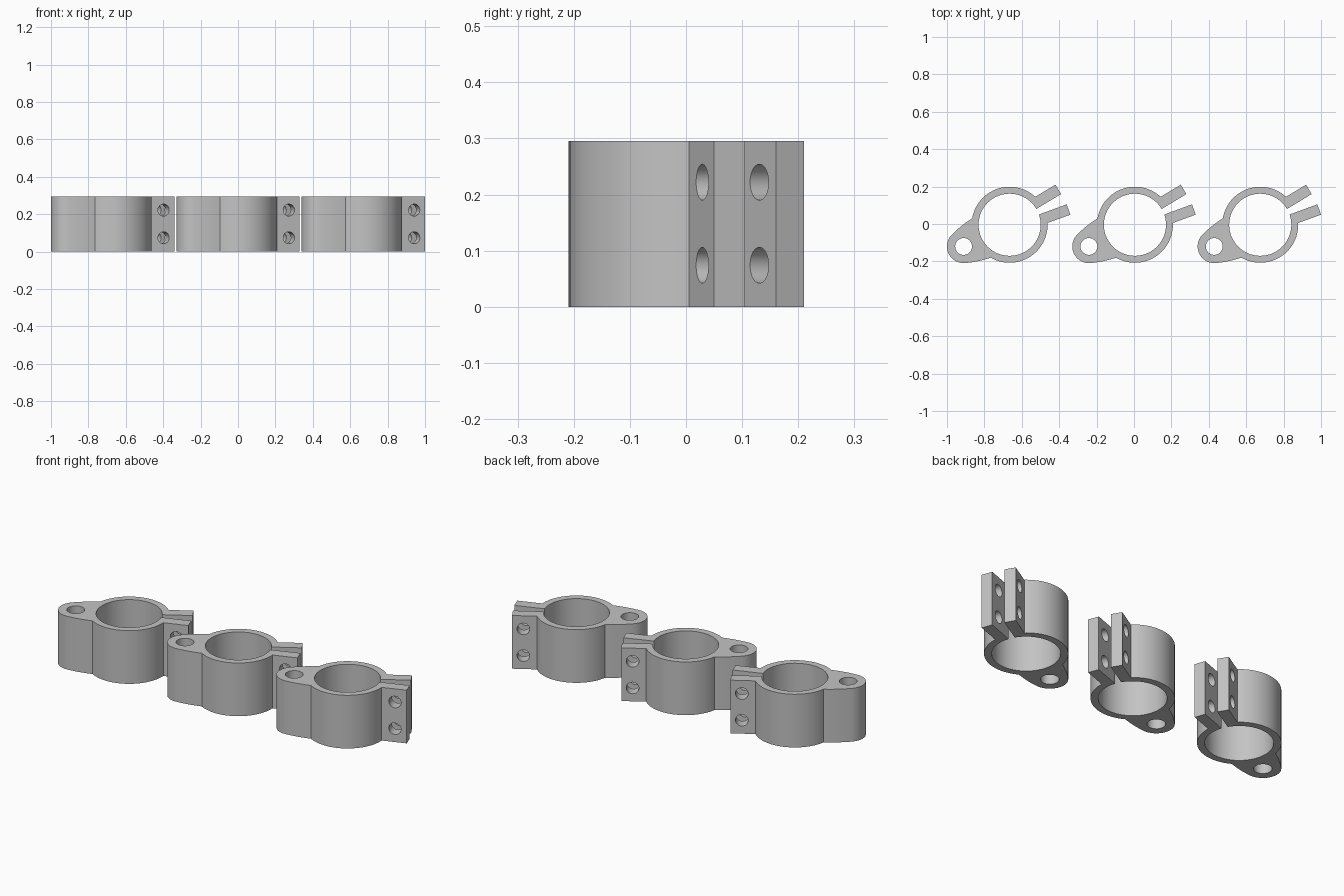
import bpy, bmesh
from math import cos, sin, radians
from mathutils import Vector, Matrix

if "Cube" in bpy.data.objects:
    bpy.data.objects.remove(bpy.data.objects["Cube"])

HEIGHT = 0.295
OUTER, BORE = 0.203, 0.166
LUG_DEG = 205.25
LUG_ANGLE = radians(LUG_DEG)
LUG_U, LUG_R, LUG_HOLE_R = 0.272, 0.089, 0.045
SPACING = 0.67
RING_CENTRE = Vector((0.005, -0.004, 0))

grey = bpy.data.materials.new("grey metal")
grey.diffuse_color = (0.55, 0.55, 0.55, 1)
grey.use_nodes = True
grey.node_tree.nodes["Principled BSDF"].inputs["Base Color"].default_value = grey.diffuse_color


def arc(r, start, end, steps, cx=0.0):
    """Points on a circle, angles in degrees."""
    return [Vector((cx + r * cos(radians(start + (end - start) * i / steps)),
                    r * sin(radians(start + (end - start) * i / steps))))
            for i in range(steps + 1)]


def bezier(a, b, c, steps):
    """Points strictly between a and c on a quadratic curve."""
    return [a * (1 - t) ** 2 + b * 2 * t * (1 - t) + c * t * t
            for t in (i / steps for i in range(1, steps))]


def lug_outline():
    """Egg-shaped ear, drawn along +x and then turned into place."""
    tip = arc(LUG_R, -70, 70, 24, LUG_U)
    side = bezier(Vector((0.166, -0.116)), Vector((0.236, -0.1085)), tip[0], 8)
    other = [Vector((p.x, -p.y)) for p in reversed(side)]
    turn = Matrix.Rotation(LUG_ANGLE, 2)
    return [turn @ p for p in side + tip + other]


def clamp_outline():
    pts = arc(OUTER, 47.4, LUG_DEG - 35, 36)                # back of ring
    pts += lug_outline()
    pts += arc(OUTER, LUG_DEG + 35, 362.7, 36)              # front of ring
    pts += [Vector((0.325, 0.054)), Vector((0.305, 0.109))]  # lower tab end
    pts += arc(BORE, 19.3, -329.4, 96)                      # bore
    pts += [Vector((0.275, 0.164)), Vector((0.245, 0.214))]  # upper tab end
    return pts


def cut_hole(target, radius, depth, centre, direction):
    """Drill a round hole through the target."""
    bpy.ops.mesh.primitive_cylinder_add(vertices=40, radius=radius, depth=depth, location=centre)
    cutter = bpy.context.object
    cutter.name = "hole_cutter"
    cutter.rotation_euler = Vector(direction).to_track_quat('Z', 'Y').to_euler()
    cutter.data.materials.append(grey)
    cutter.hide_render = True
    bpy.context.view_layer.update()
    mod = target.modifiers.new("hole", 'BOOLEAN')
    mod.operation = 'DIFFERENCE'
    mod.solver = 'EXACT'
    mod.object = cutter
    bpy.context.view_layer.objects.active = target
    bpy.ops.object.modifier_apply(modifier=mod.name)
    bpy.data.objects.remove(cutter, do_unlink=True)


# Split ring with ear and two tabs, extruded to full height
bm = bmesh.new()
face = bm.faces.new([bm.verts.new((p.x, p.y, 0)) for p in clamp_outline()])
top = bmesh.ops.extrude_face_region(bm, geom=[face])
bmesh.ops.translate(bm, vec=(0, 0, HEIGHT),
                    verts=[v for v in top["geom"] if isinstance(v, bmesh.types.BMVert)])
bmesh.ops.recalc_face_normals(bm, faces=bm.faces)
mesh = bpy.data.meshes.new("clamp")
bm.to_mesh(mesh)
bm.free()
mesh.materials.append(grey)
clamp = bpy.data.objects.new("clamp_middle", mesh)
bpy.context.collection.objects.link(clamp)

# Upright hole in the ear
cut_hole(clamp, LUG_HOLE_R, 1, (LUG_U * cos(LUG_ANGLE), LUG_U * sin(LUG_ANGLE), 0.15), (0, 0, 1))

# Two bolt holes through each tab, square to the tab
for x, y, angle in ((0.257, 0.061, 20), (0.211, 0.16, 31)):
    a = radians(angle)
    for z in (0.074, 0.222):
        cut_hole(clamp, 0.032, 0.085, (x, y, z), (-sin(a), cos(a), 0))

bpy.ops.object.select_all(action='DESELECT')
clamp.select_set(True)
bpy.context.view_layer.objects.active = clamp
bpy.ops.object.shade_smooth_by_angle(angle=radians(30))
clamp.location = RING_CENTRE

# Copies on either side
for name, x in (("clamp_left", -SPACING), ("clamp_right", SPACING)):
    copy = bpy.data.objects.new(name, clamp.data)
    copy.location = RING_CENTRE + Vector((x, 0, 0))
    bpy.context.collection.objects.link(copy)
